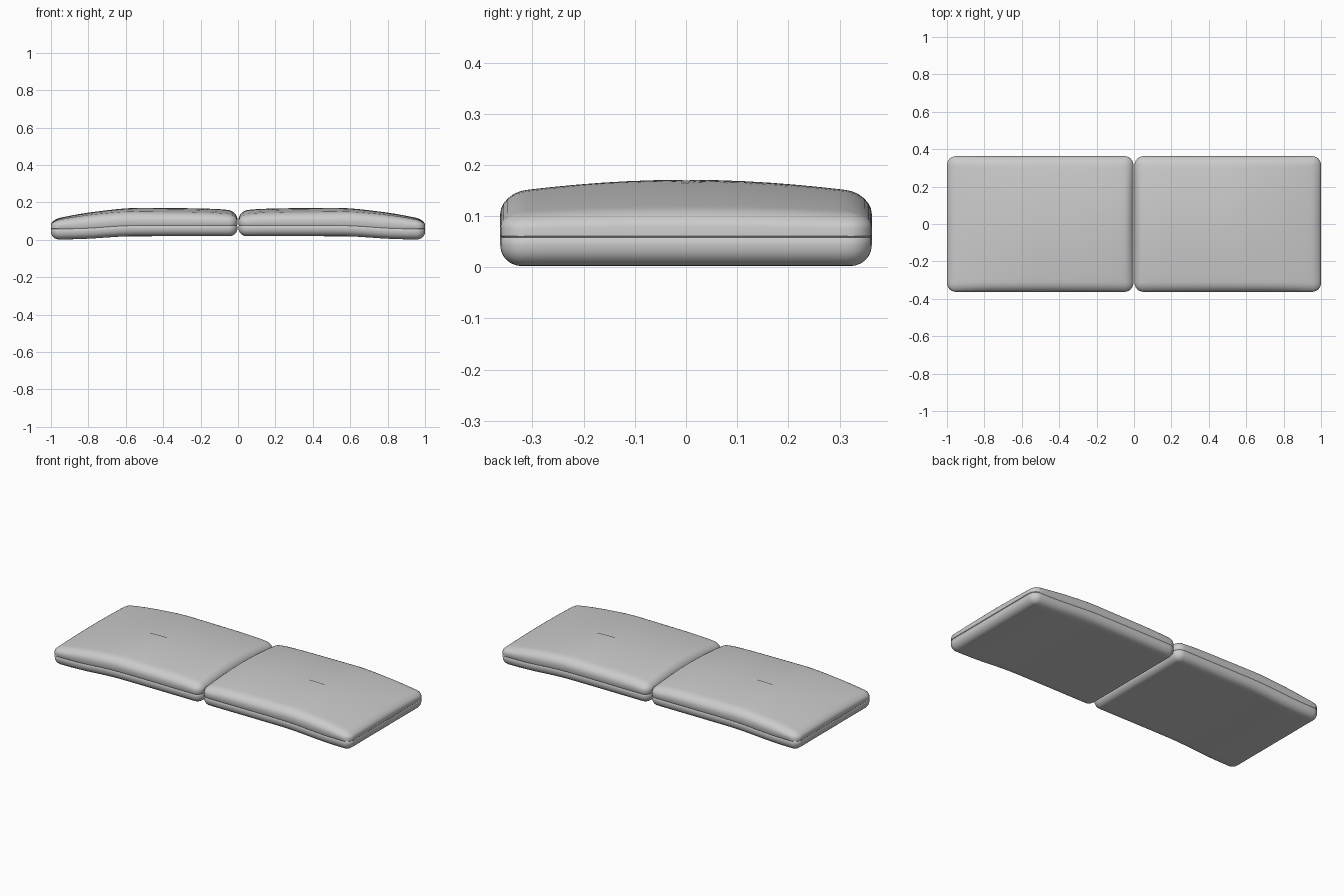
import bpy, bmesh, math

if "Cube" in bpy.data.objects:
    bpy.data.objects.remove(bpy.data.objects["Cube"])

X0, X1, HY, R = 0.003, 1.0, 0.363, 0.048
TOP = [(0, .154), (.12, .165), (.4, .17), (.58, .169), (.75, .152), (.87, .134), (1, .108)]
BOTTOM = [(0, .02), (.55, .02), (.65, .016), (.78, .007), (.88, .003), (1, .002)]


def curve(points, x):
    """Smooth (Catmull-Rom style) interpolation through points."""
    n = len(points)
    slope = []
    for i in range(n):
        a, b = points[max(i - 1, 0)], points[min(i + 1, n - 1)]
        slope.append((b[1] - a[1]) / (b[0] - a[0]))
    i = max(k for k in range(n - 1) if k == 0 or points[k][0] <= x)
    (xa, ya), (xb, yb) = points[i], points[i + 1]
    w = xb - xa
    t = (x - xa) / w
    return ((2*t**3 - 3*t**2 + 1) * ya + (t**3 - 2*t**2 + t) * w * slope[i]
            + (3*t**2 - 2*t**3) * yb + (t**3 - t**2) * w * slope[i + 1])


def outline(inset):
    """Rounded rectangle with a fixed point count."""
    r = max(R - inset, 0.003)
    cx, hx, hy = (X0 + X1) / 2, (X1 - X0) / 2 - inset, HY - inset
    corners = [(1, -1, -90), (1, 1, 0), (-1, 1, 90), (-1, -1, 180)]
    pts = []
    for k, (sx, sy, a0) in enumerate(corners):
        for j in range(7):
            a = math.radians(a0 + 15 * j)
            pts.append((cx + sx * (hx - r) + r * math.cos(a),
                        sy * (hy - r) + r * math.sin(a)))
        tx, ty, ta = corners[(k + 1) % 4]
        ex = cx + tx * (hx - r) + r * math.cos(math.radians(ta))
        ey = ty * (hy - r) + r * math.sin(math.radians(ta))
        px, py = pts[-1]
        for j in range(1, 20):
            f = j / 20
            pts.append((px + (ex - px) * f, py + (ey - py) * f))
    return pts


def height(x, y, f):
    """f: -1 underside, 0 seam, 1 crowned top."""
    low = curve(BOTTOM, x)
    seam = low + 0.056
    if f < 0:
        return seam + (seam - low) * f
    crown = 0.21 * y * y * (1 - 0.65 * max(0, (x - 0.5) / 0.5))
    return seam + (curve(TOP, x) - crown - seam) * f


# Cushion cross-section from underside to top: (inset, height factor)
arc = [math.radians(a) for a in range(0, 91, 15)]
section = [(d, -1) for d in (.355, .28, .2, .12, .07)]
section += [(.042 * (1 - math.sin(a)), -.28 - .72 * math.cos(a)) for a in arc]
section += [(0, -.06), (.0025, 0), (0, .06)]
section += [(.05 * (1 - math.cos(a)), .42 + .58 * math.sin(a)) for a in arc]
section += [(d, 1) for d in (.07, .1, .15, .2, .25, .3, .355)]


def cushion(name, side):
    bm = bmesh.new()
    rings = [[bm.verts.new((side * x, y, height(x, y, f))) for x, y in outline(d)]
             for d, f in section]
    n = len(rings[0])
    for a, b in zip(rings, rings[1:]):
        for i in range(n):
            j = (i + 1) % n
            bm.faces.new((a[i], a[j], b[j], b[i]))
    bm.faces.new(rings[0])
    bm.faces.new(rings[-1])
    bmesh.ops.recalc_face_normals(bm, faces=bm.faces)
    mesh = bpy.data.meshes.new(name)
    bm.to_mesh(mesh)
    bm.free()
    obj = bpy.data.objects.new(name, mesh)
    bpy.context.collection.objects.link(obj)
    bpy.ops.object.select_all(action='DESELECT')
    obj.select_set(True)
    bpy.context.view_layer.objects.active = obj
    bpy.ops.object.shade_smooth_by_angle(angle=math.radians(40))


cushion("right_seat_cushion", 1)
cushion("left_seat_cushion", -1)
